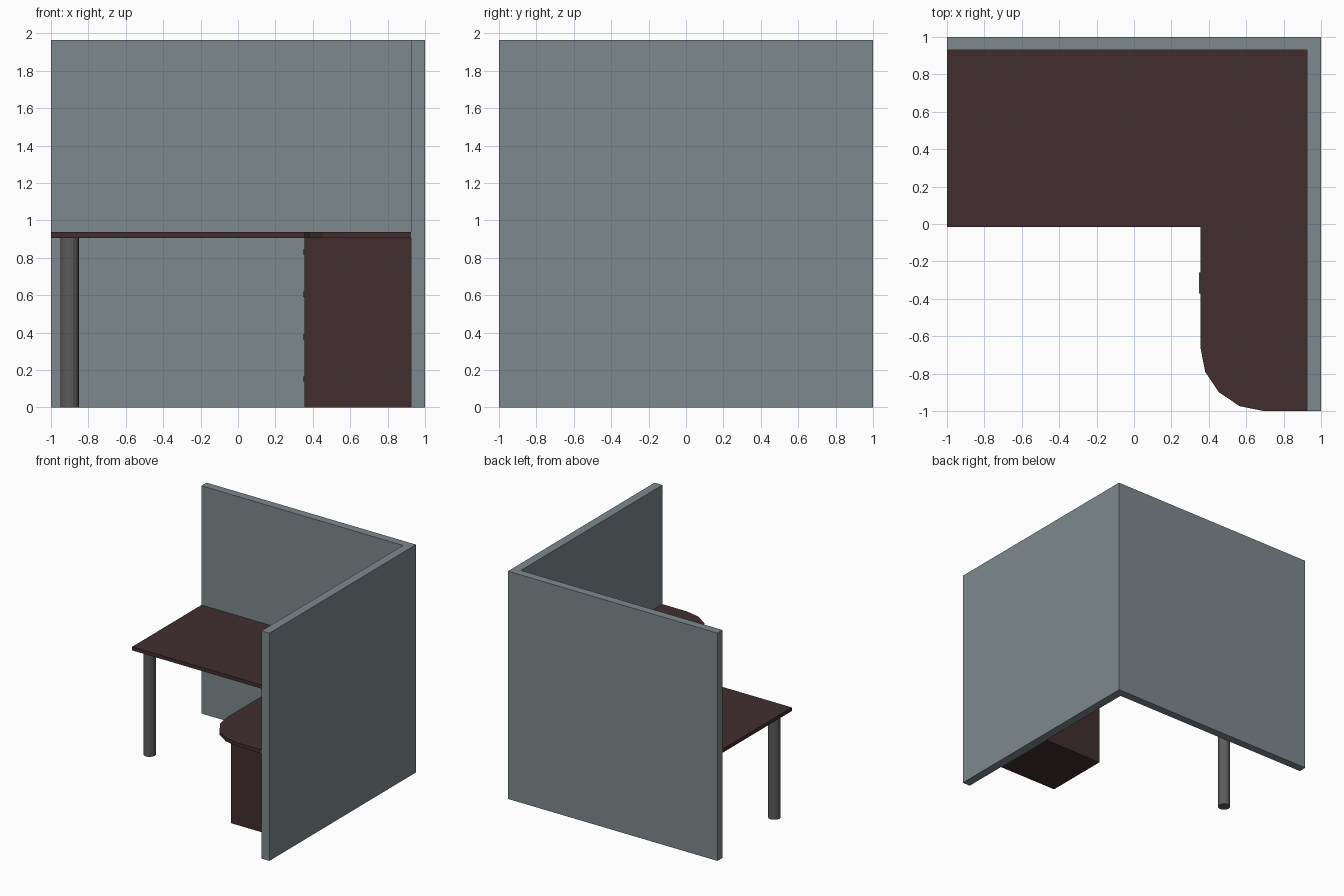
import bpy, bmesh, math

if "Cube" in bpy.data.objects:
    bpy.data.objects.remove(bpy.data.objects["Cube"])


def material(name, rgb):
    m = bpy.data.materials.new(name)
    m.diffuse_color = (*rgb, 1.0)
    m.use_nodes = True
    m.node_tree.nodes["Principled BSDF"].inputs["Base Color"].default_value = m.diffuse_color
    return m


PANEL = material("grey_blue_panel", (0.205, 0.252, 0.264))
WOOD = material("dark_wood", (0.053, 0.027, 0.028))
METAL = material("dark_grey_metal", (0.105, 0.105, 0.105))


def finish(name, bm, mat):
    bmesh.ops.recalc_face_normals(bm, faces=bm.faces)
    mesh = bpy.data.meshes.new(name)
    bm.to_mesh(mesh)
    bm.free()
    mesh.materials.append(mat)
    ob = bpy.data.objects.new(name, mesh)
    bpy.context.collection.objects.link(ob)
    return ob


def prism(name, outline, z0, z1, mat):
    """Extrude a flat outline from z0 up to z1."""
    bm = bmesh.new()
    face = bm.faces.new([bm.verts.new((x, y, z0)) for x, y in outline])
    ext = bmesh.ops.extrude_face_region(bm, geom=[face])
    top = [v for v in ext["geom"] if isinstance(v, bmesh.types.BMVert)]
    bmesh.ops.translate(bm, verts=top, vec=(0, 0, z1 - z0))
    return finish(name, bm, mat)


def rect(x0, x1, y0, y1):
    return [(x0, y0), (x1, y0), (x1, y1), (x0, y1)]


WX, WY = 0.925, 0.93       # inner faces of the partition walls
TOP, UNDER = 0.937, 0.906  # desk slab
SIDE = 0.355               # inner edge of the desk return

# L-shaped partition walls
prism("partition_walls",
      [(-1, 1), (-1, WY), (WX, WY), (WX, -1), (1, -1), (1, 1)],
      0, 1.966, PANEL)

# L-shaped desktop with one rounded corner
r = 0.34
arc = [(SIDE + r - r * math.cos(math.radians(a)),
        -1 + r - r * math.sin(math.radians(a)))
       for a in (0, 22.5, 45, 67.5, 90)]
prism("desktop",
      [(-1, WY), (-1, -0.015), (SIDE, -0.015)] + arc + [(WX, -1), (WX, WY)],
      UNDER, TOP, WOOD)

# Round leg under the free end
leg = [(-0.9 + 0.05 * math.cos(i * math.tau / 16),
        0.08 + 0.05 * math.sin(i * math.tau / 16)) for i in range(16)]
prism("desk_leg", leg, 0, UNDER, METAL)

# Drawer cabinet under the return
prism("drawer_cabinet", rect(SIDE, WX, -0.6, -0.02), 0, UNDER, WOOD)

# Four drawer handles on the inner side
for i in range(4):
    z = 0.152 + i * 0.2265
    prism(f"drawer_handle_{i + 1}", rect(0.347, SIDE + 0.002, -0.372, -0.26),
          z - 0.014, z + 0.014, METAL)
